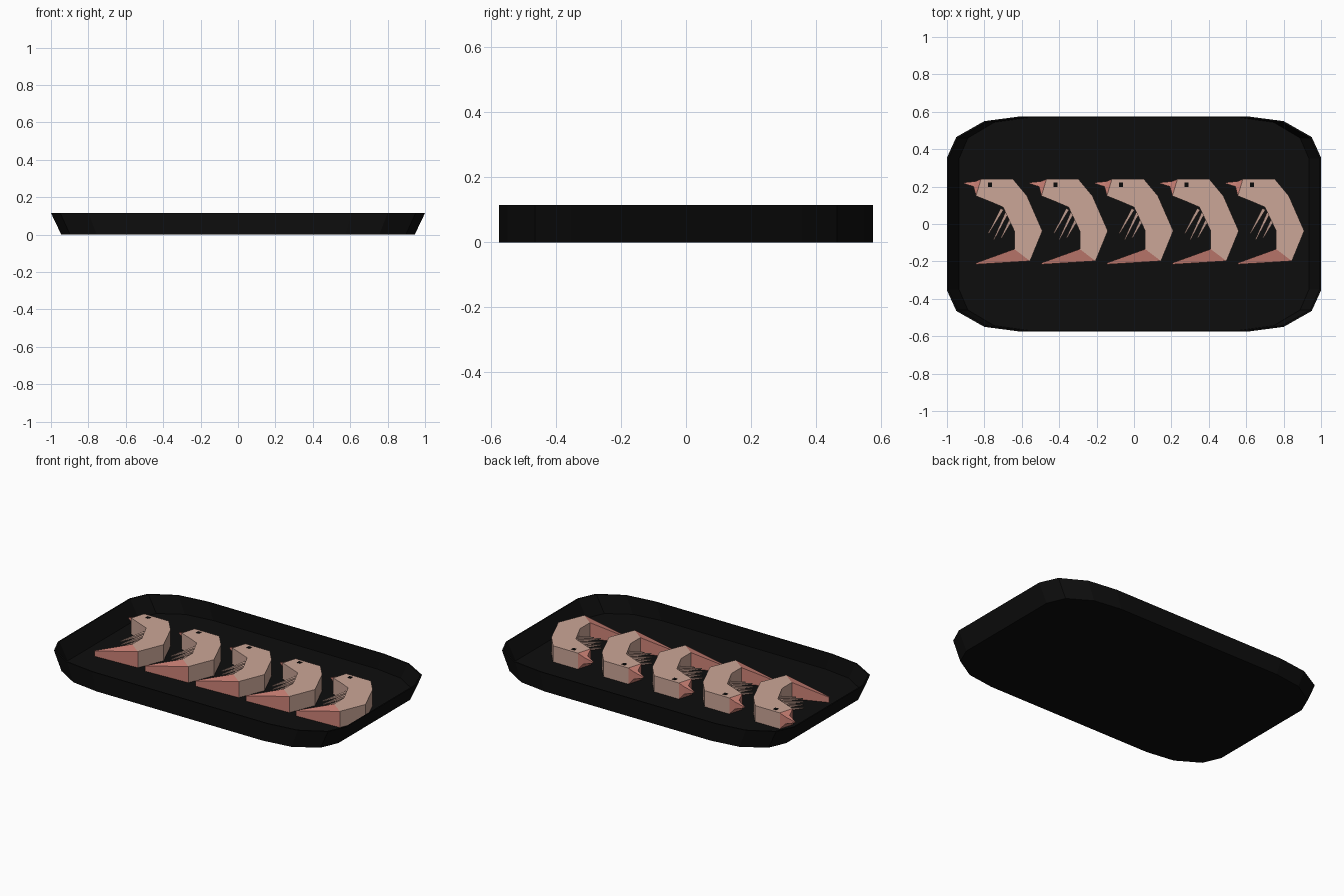
import bpy, bmesh
from mathutils import Vector

if "Cube" in bpy.data.objects:
    bpy.data.objects.remove(bpy.data.objects["Cube"])


def material(name, rgb):
    m = bpy.data.materials.new(name)
    m.diffuse_color = (*rgb, 1)
    m.use_nodes = True
    m.node_tree.nodes["Principled BSDF"].inputs["Base Color"].default_value = m.diffuse_color
    return m


BLACK = material("tray black", (0.004, 0.004, 0.004))
FLESH = material("prawn flesh", (0.60, 0.38, 0.31))
PINK = material("prawn pink", (0.60, 0.22, 0.18))
EYE = material("eye black", (0.003, 0.003, 0.003))


def loft(bm, rings, caps=True):
    """Join closed rings of equal length with quads."""
    vs = [[bm.verts.new(p) for p in r] for r in rings]
    n = len(vs[0])
    for a, b in zip(vs, vs[1:]):
        for i in range(n):
            j = (i + 1) % n
            bm.faces.new((a[i], a[j], b[j], b[i]))
    if caps:
        bm.faces.new(vs[0][::-1])
        bm.faces.new(vs[-1])


def finish(bm, name, mat):
    bmesh.ops.recalc_face_normals(bm, faces=bm.faces)
    me = bpy.data.meshes.new(name)
    bm.to_mesh(me)
    bm.free()
    me.materials.append(mat)
    ob = bpy.data.objects.new(name, me)
    bpy.context.collection.objects.link(ob)
    return ob


# Tray: faceted rounded outline, end walls flared
quarter = [(1, .355), (.95, .465), (.8, .55), (.61, .575)]
outline = quarter + [(-x, y) for x, y in quarter[::-1]]
outline += [(-x, -y) for x, y in outline]


def ring(sx, sy, z):
    return [(x * sx, y * sy, z) for x, y in outline]


bm = bmesh.new()
loft(bm, [ring(.945, 1, 0), ring(1, 1, .115), ring(.992, .988, .115), ring(.935, .988, .01)])
finish(bm, "tray", BLACK)

# Prawn outline as inner / outer pairs, head to tail
Z0, Z1 = .01, .111
inner = [(-.145, .15), (-.07, .12), (0, .09), (.06, -.037), (.06, -.134)]
outer = [(-.118, .24), (.053, .24), (.128, .15), (.21, -.037), (.144, -.198)]


def section(a, b, z0=Z0, z1=Z1):
    return [(*a, z0), (*b, z0), (*b, z1), (*a, z1)]


def make_body():
    bm = bmesh.new()
    loft(bm, [section(a, b) for a, b in zip(inner, outer)])
    return finish(bm, "prawn_body", FLESH)


def make_snout():
    bm = bmesh.new()
    loft(bm, [section(inner[0], outer[0]),
              section((-.158, .2), (-.148, .228), .045, .09),
              section((-.21, .216), (-.209, .222), .065, .072)])
    return finish(bm, "prawn_snout", PINK)


def make_tail():
    bm = bmesh.new()
    loft(bm, [section(inner[-1], outer[-1]),
              section((-.145, -.208), (-.145, -.216), .012, .045)])
    return finish(bm, "prawn_tail", PINK)


def make_legs():
    bm = bmesh.new()
    legs = [((-.005, .08), (-.078, -.05)), ((.02, .06), (-.05, -.085)),
            ((.04, .02), (-.01, -.075))]
    for z in (.04, .08):
        for a, b in legs:
            a, b = Vector(a), Vector(b)
            d = (b - a).normalized()
            side = Vector((-d.y, d.x)) * .009
            loft(bm, [section(a - side, a + side, z - .009, z + .009),
                      section(b - side * .3, b + side * .3, z - .023, z - .018)])
    return finish(bm, "prawn_legs", FLESH)


def make_eye():
    bm = bmesh.new()
    x, y, h = -.07, .21, .011
    loft(bm, [[(x - h, y - h, z), (x + h, y - h, z), (x + h, y + h, z), (x - h, y + h, z)]
              for z in (Z1 - .002, Z1 + .002)])
    return finish(bm, "prawn_eye", EYE)


# Row of five prawns
for k in range(5):
    for make in (make_body, make_snout, make_tail, make_legs, make_eye):
        make().location.x = -.7 + .35 * k
